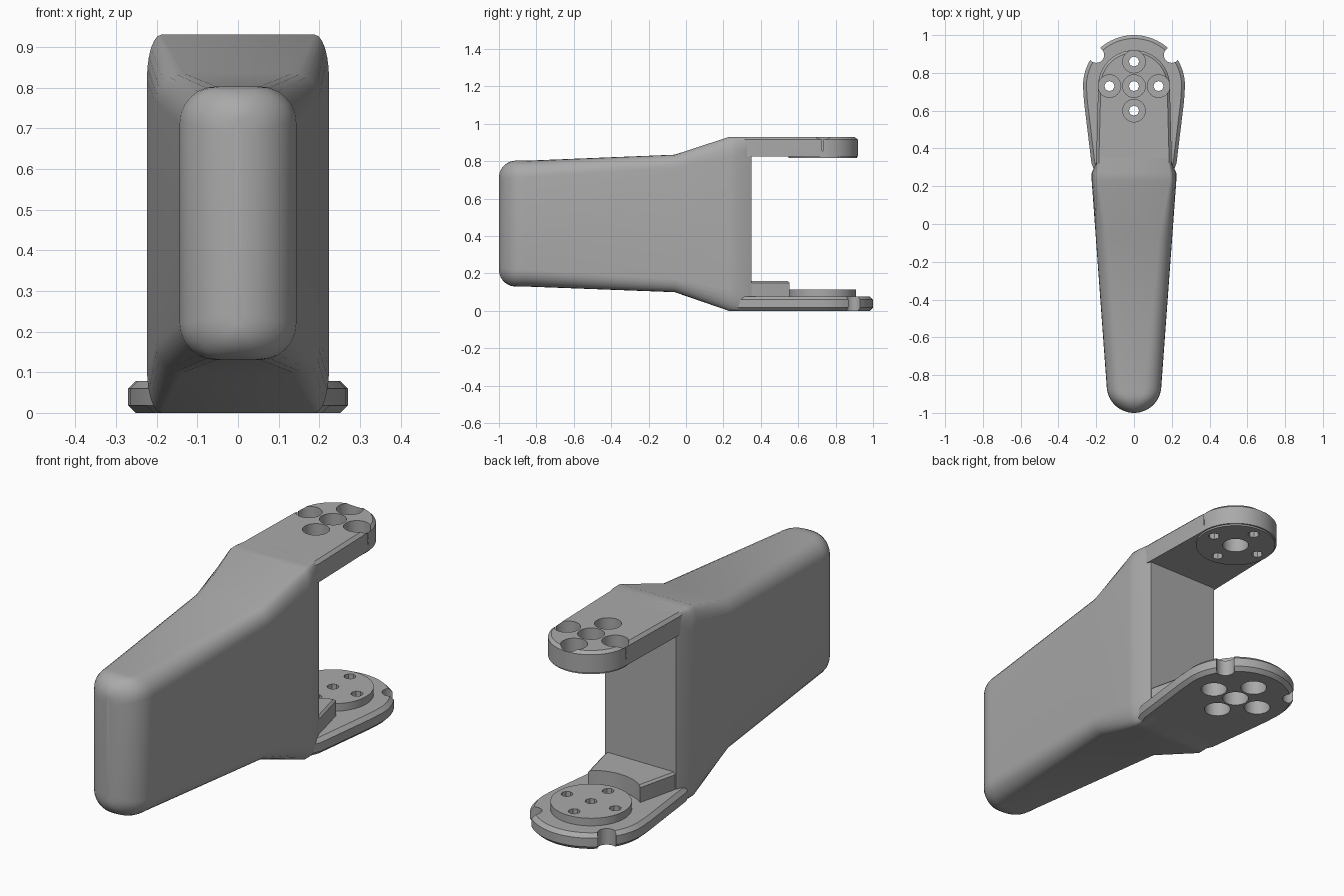
import bpy, bmesh, math

cube = bpy.data.objects.get("Cube")
if cube:
    bpy.data.objects.remove(cube, do_unlink=True)

grey = bpy.data.materials.new("plain grey")
grey.use_nodes = True
GREY = (0.4, 0.4, 0.4, 1)
grey.diffuse_color = GREY
grey.node_tree.nodes["Principled BSDF"].inputs["Base Color"].default_value = GREY

HUB = 0.73                                   # y of the joint axis
HOLES = [(0.13, 0), (-0.13, 0), (0, 0.13), (0, -0.13)]


def finish(bm, name):
    bmesh.ops.recalc_face_normals(bm, faces=bm.faces)
    mesh = bpy.data.meshes.new(name)
    bm.to_mesh(mesh)
    bm.free()
    mesh.materials.append(grey)
    obj = bpy.data.objects.new(name, mesh)
    bpy.context.collection.objects.link(obj)
    return obj


def prism(name, pts, z0, z1, top=0, bottom=0):
    """Extruded outline with chamfered upper and lower rims."""
    bm = bmesh.new()
    base = bm.faces.new([bm.verts.new((x, y, z0)) for x, y in pts])
    bmesh.ops.extrude_face_region(bm, geom=[base], use_keep_orig=True)
    bm.verts.ensure_lookup_table()
    for v in bm.verts[len(pts):]:
        v.co.z = z1
    bmesh.ops.recalc_face_normals(bm, faces=bm.faces)
    for z, size in ((z1, top), (z0, bottom)):
        if size:
            rim = [e for e in bm.edges if all(abs(v.co.z - z) < 1e-5 for v in e.verts)]
            bmesh.ops.bevel(bm, geom=rim, offset=size, segments=1, affect='EDGES')
    return finish(bm, name)


def circle(x, y, r, n=32):
    return [(x + r * math.cos(2 * math.pi * i / n), y + r * math.sin(2 * math.pi * i / n))
            for i in range(n)]


def mirrored(half):
    """Complete a right-hand outline with its mirror image."""
    return half + [(-x, y) for x, y in reversed(half) if abs(x) > 1e-6]


def arc(r, start, steps=20):
    """Quarter outline about the joint axis, ending on the centre line."""
    angles = [math.radians(start + (90 - start) * i / steps) for i in range(steps + 1)]
    return [(r * math.cos(a), HUB + r * math.sin(a)) for a in angles]


def cut(obj, cutters):
    """Subtract round holes given as (x, y, radius, z0, z1, sides)."""
    bpy.context.view_layer.objects.active = obj
    for x, y, r, z0, z1, n in cutters:
        tool = prism("cutter", circle(x, y, r, n), z0, z1)
        mod = obj.modifiers.new("hole", 'BOOLEAN')
        mod.operation, mod.solver, mod.object = 'DIFFERENCE', 'EXACT', tool
        bpy.ops.object.modifier_apply(modifier=mod.name)
        mesh = tool.data
        bpy.data.objects.remove(tool, do_unlink=True)
        bpy.data.meshes.remove(mesh)


def section(y, w, z0, z1, rx, rz, steps=7):
    """Rounded rectangle across the arm."""
    pts = []
    for k, (sx, sz) in enumerate(((1, 1), (-1, 1), (-1, -1), (1, -1))):
        cx, cz = sx * (w - rx), (z1 - rz if sz > 0 else z0 + rz)
        for i in range(steps):
            a = math.pi / 2 * (k + i / (steps - 1))
            pts.append((cx + rx * math.cos(a), y, cz + rz * math.sin(a)))
    return pts


# Arm body: a rounded nose, then a taper that flares towards the fork
rings = []
for i in range(11):
    a = math.radians(86 * (1 - i / 10))
    y, w = -0.855 - 0.145 * math.sin(a), 0.145 * math.cos(a)
    d = max(0, -0.91 - y)
    inset = 0.09 - math.sqrt(max(0, 0.09 ** 2 - d * d))
    rings.append(section(y, w, 0.13 + inset, 0.803 - inset, min(0.09, w * 0.9), 0.09 - inset * 0.6))
rings += [section(-0.06, 0.203, 0.1, 0.835, 0.07, 0.07),
          section(0.23, 0.224, 0.0, 0.93, 0.035, 0.11),
          section(0.27, 0.224, 0.0, 0.93, 0.035, 0.11),
          section(0.35, 0.19, 0.0, 0.93, 0.01, 0.05)]
bm = bmesh.new()
loops = [[bm.verts.new(p) for p in ring] for ring in rings]
for a, b in zip(loops, loops[1:]):
    for i in range(len(a)):
        j = (i + 1) % len(a)
        bm.faces.new((a[i], a[j], b[j], b[i]))
bm.faces.new(loops[0])
bm.faces.new(loops[-1])
parts = [finish(bm, "arm_body")]

# Upper fork lug with counterbored bolt holes
lug = prism("upper_lug", mirrored([(0.19, 0.25), (0.2, 0.33)] + arc(0.19, 5)), 0.826, 0.93, top=0.014)
boss = prism("upper_lug_boss", circle(0, HUB, 0.183, 48), 0.818, 0.83)
small = [(x, HUB + y, 0.027, 0.7, 1, 8) for x, y in HOLES]
big = [(x, HUB + y, 0.06, 0.855, 1, 24) for x, y in HOLES]
cut(lug, big + small + [(0, HUB, 0.06, 0.7, 1, 24)])
cut(boss, small + [(0, HUB, 0.06, 0.7, 1, 24)])

# Lower fork plate with two locating notches
plate = prism("lower_plate", mirrored([(0.185, 0.22), (0.225, 0.32), (0.265, 0.65)] + arc(0.27, 0)),
              0.0, 0.078, top=0.018, bottom=0.018)
small = [(x, HUB + y, 0.027, -0.1, 0.3, 8) for x, y in HOLES + [(0, 0)]]
big = [(x, HUB + y, 0.06, -0.1, 0.07, 24) for x, y in HOLES + [(0, 0)]]
cut(plate, big + small + [(s * 0.2, 0.895, 0.042, -0.1, 0.3, 24) for s in (1, -1)])

# Raised bearing disc on the plate
disc = prism("bearing_disc", circle(0, HUB, 0.18, 48), 0.074, 0.115)
cut(disc, small)

# Gusset between the rear wall and the plate, hollowed around the disc
gusset = prism("gusset", mirrored([(0.19, 0.32), (0.185, 0.37), (0.14, 0.555)]), 0.05, 0.16, top=0.01)
cut(gusset, [(0, HUB, 0.225, 0.0, 0.3, 48)])

parts += [lug, boss, plate, disc, gusset]
bpy.ops.object.select_all(action='DESELECT')
for obj in parts:
    obj.select_set(True)
bpy.context.view_layer.objects.active = parts[0]
bpy.ops.object.shade_smooth_by_angle(angle=math.radians(30))
